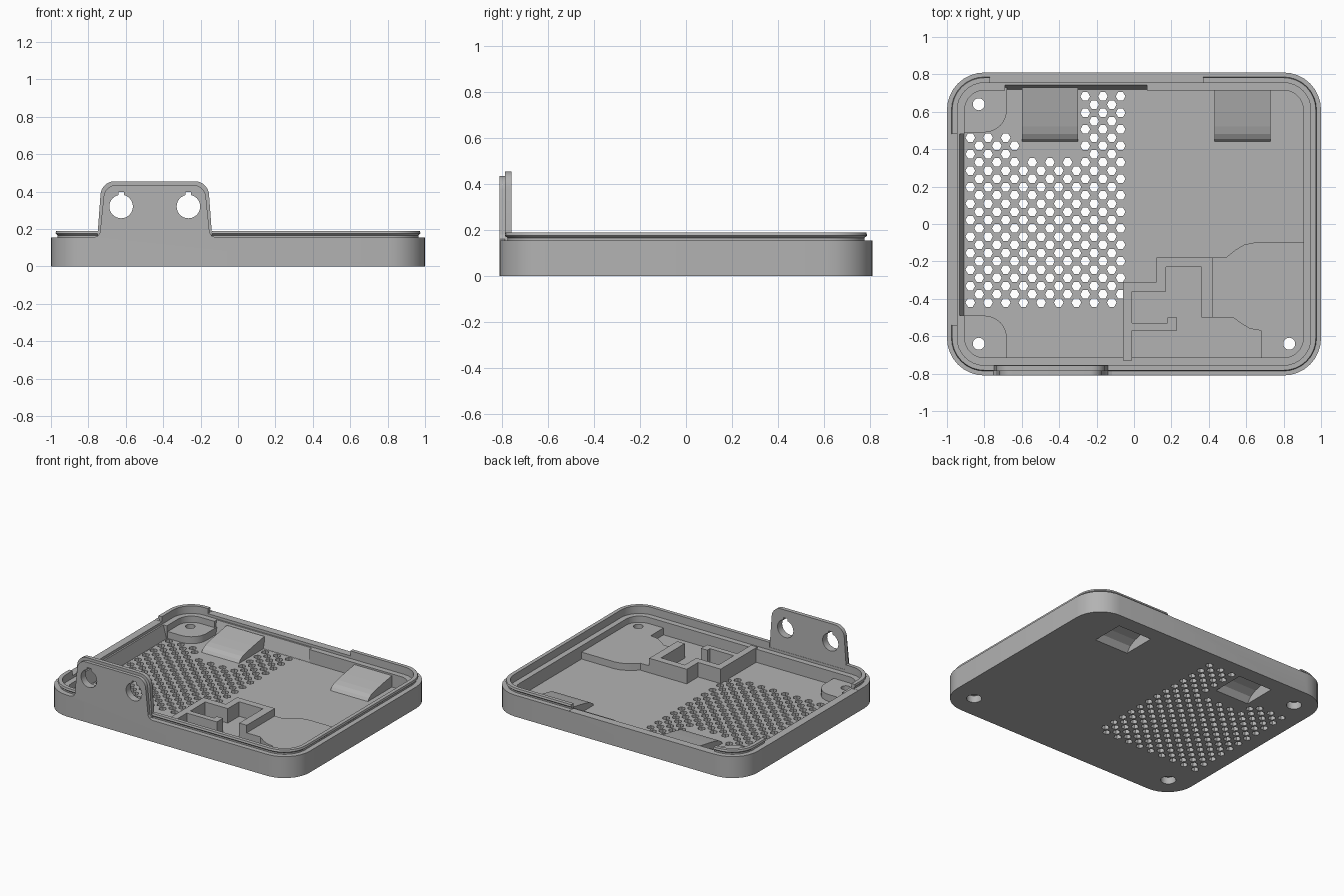
import bpy, bmesh, math
from mathutils import Vector

cube = bpy.data.objects.get("Cube")
if cube:
    bpy.data.objects.remove(cube, do_unlink=True)

grey = bpy.data.materials.new("plain grey")
grey.use_nodes = True
GREY = (0.45, 0.45, 0.45, 1)
grey.diffuse_color = GREY
grey.node_tree.nodes["Principled BSDF"].inputs["Base Color"].default_value = GREY

FLOOR, SHELF, DECK, FRAME = 0.04, 0.155, 0.09, 0.145


def add_object(name, bm):
    bmesh.ops.recalc_face_normals(bm, faces=bm.faces)
    mesh = bpy.data.meshes.new(name)
    bm.to_mesh(mesh)
    bm.free()
    mesh.materials.append(grey)
    obj = bpy.data.objects.new(name, mesh)
    bpy.context.collection.objects.link(obj)
    return obj


def rounded(points, steps=8):
    """Outline whose corners carry an optional radius as third value."""
    out = []
    for i, p in enumerate(points):
        c = Vector(p[:2])
        if len(p) < 3:
            out.append(c)
            continue
        a = c + (Vector(points[i - 1][:2]) - c).normalized() * p[2]
        b = c + (Vector(points[(i + 1) % len(points)][:2]) - c).normalized() * p[2]
        for k in range(steps + 1):
            t = k / steps * math.pi / 2
            out.append(c + (a - c) * (1 - math.sin(t)) + (b - c) * (1 - math.cos(t)))
    return out


def add_prism(bm, outline, axis, lo, hi):
    place = {"X": lambda u, v, t: (t, u, v),
             "Y": lambda u, v, t: (u, t, v),
             "Z": lambda u, v, t: (u, v, t)}[axis]
    ends = [[bm.verts.new(place(u, v, t)) for u, v in outline] for t in (lo, hi)]
    bm.faces.new(ends[0])
    bm.faces.new(ends[1])
    n = len(outline)
    for i in range(n):
        j = (i + 1) % n
        bm.faces.new((ends[0][i], ends[0][j], ends[1][j], ends[1][i]))


def prism(name, points, axis, lo, hi):
    bm = bmesh.new()
    add_prism(bm, rounded(points), axis, lo, hi)
    return add_object(name, bm)


def rect(x0, y0, x1, y1):
    return [(x0, y0), (x1, y0), (x1, y1), (x0, y1)]


def ngon(x, y, r, sides):
    return [(x + r * math.cos(k * math.tau / sides), y + r * math.sin(k * math.tau / sides))
            for k in range(sides)]


def cut(targets, cutter):
    cutter.hide_render = True
    for obj in targets:
        mod = obj.modifiers.new("cut", "BOOLEAN")
        mod.operation, mod.solver, mod.object = "DIFFERENCE", "EXACT", cutter
        bpy.context.view_layer.objects.active = obj
        bpy.ops.object.modifier_apply(modifier=mod.name)
    bpy.data.objects.remove(cutter, do_unlink=True)


# Tray: rounded outline lofted up the wall, over the snap lip and down to the floor
def tray_ring(d):
    x, y, r = 1 - d, 0.81 - d, 0.2 - d
    return rounded([(-x, -y, r), (x, -y, r), (x, y, r), (-x, y, r)])


section = [(0, 0), (0, SHELF), (0.036, SHELF), (0.036, 0.166), (0.024, 0.176),
           (0.028, 0.19), (0.055, 0.19), (0.055, 0.135), (0.095, 0.135), (0.095, FLOOR)]
bm = bmesh.new()
rings = [[bm.verts.new((p.x, p.y, z)) for p in tray_ring(d)] for d, z in section]
bm.faces.new(rings[0])
bm.faces.new(rings[-1])
for low, high in zip(rings, rings[1:]):
    for i in range(len(low)):
        j = (i + 1) % len(low)
        bm.faces.new((low[i], low[j], high[j], high[i]))
tray = add_object("tray", bm)

# Gaps in the lip: left side, back, and behind the tab
for x0, y0, x1, y1 in [(-1.1, -0.54, -0.925, 0.48), (-0.77, 0.735, 0.37, 0.9),
                       (-0.745, -0.9, -0.14, -0.745)]:
    cut([tray], prism("lip_gap", rect(x0, y0, x1, y1), "Z", SHELF - 0.001, 0.3))

# Sloped reliefs in the left and back walls
cut([tray], prism("left_relief", [(-0.9, FLOOR + 0.001), (-0.908, FLOOR + 0.001),
                                  (-0.95, 0.2), (-0.9, 0.2)], "Y", -0.49, 0.48))
cut([tray], prism("back_relief", [(0.71, FLOOR + 0.001), (0.718, FLOOR + 0.001),
                                  (0.76, 0.2), (0.71, 0.2)], "X", -0.69, 0.07))

# Corner bosses and front right deck
bosses = []
for side, label in ((1, "back"), (-1, "front")):
    bosses.append(prism(label + "_boss", [(-0.93, 0.49 * side), (-0.68, 0.49 * side, 0.12),
                                          (-0.68, 0.73 * side), (-0.93, 0.73 * side)],
                        "Z", 0.02, DECK))
deck = prism("deck", [(0.41, -0.18), (0.49, -0.18), (0.54, -0.14), (0.59, -0.11), (0.64, -0.1),
                      (0.93, -0.1), (0.93, -0.74), (0.68, -0.74), (0.68, -0.57),
                      (0.62, -0.56), (0.57, -0.53), (0.53, -0.5), (0.41, -0.5)],
             "Z", 0.02, DECK)

# Stepped frame with its opening
frame = prism("stepped_frame", [(0.12, -0.18), (0.42, -0.18), (0.42, -0.5), (0.23, -0.5),
                                (0.23, -0.57), (-0.01, -0.57), (-0.01, -0.73), (-0.06, -0.73),
                                (-0.06, -0.31), (0.12, -0.31)], "Z", 0.02, FRAME)
cut([frame], prism("frame_opening", [(0.17, -0.23), (0.36, -0.23), (0.36, -0.5), (0.18, -0.5),
                                     (0.18, -0.53), (-0.01, -0.53), (-0.01, -0.36),
                                     (0.17, -0.36)], "Z", 0, 0.3))

# Screw holes with counterbores
for x, y in ((-0.83, 0.64), (-0.83, -0.64), (0.83, -0.64)):
    for r, top in ((0.032, 0.3), (0.05, 0.05)):
        cut([tray, deck] + bosses, prism("screw_hole", ngon(x, y, r, 24), "Z", -0.1, top))

# Two ramped latch pockets: raised inside, hollow underneath
ramp = [(0.44, 0.02), (0.44, FLOOR), (0.455, 0.06), (0.48, 0.075), (0.52, 0.087),
        (0.6, 0.103), (0.73, 0.125), (0.73, 0.02)]
hollow = [(0.46, -0.1), (0.46, 0), (0.49, 0.04), (0.54, 0.065), (0.7, 0.1), (0.7, -0.1)]
for x, label in ((-0.45, "left"), (0.58, "right")):
    latch = prism(label + "_latch_ramp", ramp, "X", x - 0.15, x + 0.15)
    cut([tray, latch], prism("latch_hollow", hollow, "X", x - 0.135, x + 0.135))

# Honeycomb vents
bm = bmesh.new()
for row in range(-10, 18):
    for col in range(9):
        x = -0.875 + 0.0945 * col + (0.04725 if row % 2 else 0)
        y = 0.021 + 0.0441 * row
        in_boss = x < -0.62 and y > 0.47
        in_latch = -0.62 < x < -0.28 and y > 0.37
        if x < -0.06 and y < 0.72 and not in_boss and not in_latch:
            add_prism(bm, ngon(x, y, 0.026, 6), "Z", -0.1, 0.1)
cut([tray], add_object("vents", bm))

# Upright tab in two layers, with two keyed holes
tab_back = prism("tab_back", [(-0.75, 0.12), (-0.75, 0.18), (-0.73, 0.455, 0.07),
                              (-0.16, 0.455, 0.07), (-0.14, 0.18), (-0.14, 0.12)],
                 "Y", -0.786, -0.757)
tab_front = prism("tab_front", [(-0.775, 0.154), (-0.75, 0.162), (-0.738, 0.18),
                                (-0.712, 0.435, 0.06), (-0.178, 0.435, 0.06),
                                (-0.152, 0.18), (-0.14, 0.162), (-0.115, 0.154)],
                  "Y", -0.81, -0.786)
for x in (-0.625, -0.265):
    cut([tab_back, tab_front], prism("tab_hole", ngon(x, 0.32, 0.063, 32), "Y", -1, -0.6))
    cut([tab_back, tab_front], prism("tab_key", rect(x - 0.015, 0.33, x + 0.015, 0.397),
                                     "Y", -1, -0.6))

# Smooth the rounded walls, keep edges sharp
bpy.ops.object.select_all(action="DESELECT")
for obj in [tray, deck, frame, tab_back, tab_front] + bosses:
    obj.select_set(True)
bpy.context.view_layer.objects.active = tray
bpy.ops.object.shade_smooth_by_angle(angle=math.radians(25))
